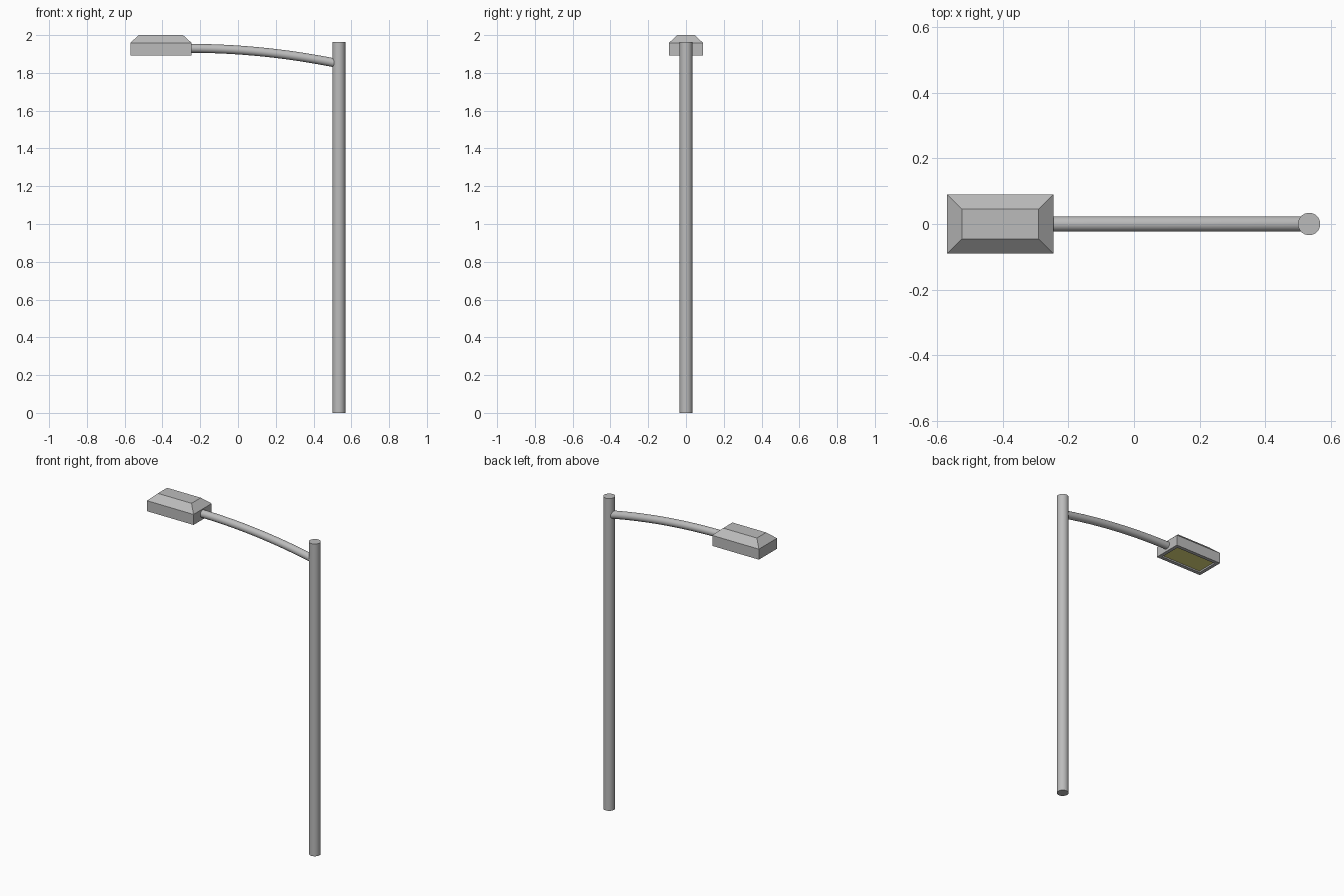
import bpy, bmesh
from mathutils import Vector

if "Cube" in bpy.data.objects:
    bpy.data.objects.remove(bpy.data.objects["Cube"])


def paint(ob, name, color):
    mat = bpy.data.materials.get(name) or bpy.data.materials.new(name)
    mat.diffuse_color = color
    mat.use_nodes = True
    mat.node_tree.nodes["Principled BSDF"].inputs["Base Color"].default_value = mat.diffuse_color
    ob.data.materials.clear()
    ob.data.materials.append(mat)


def rect(bm, cx, hx, hy, z):
    return [bm.verts.new((cx + sx * hx, sy * hy, z))
            for sx, sy in ((-1, -1), (1, -1), (1, 1), (-1, 1))]


def bridge(bm, a, b):
    for i in range(4):
        j = (i + 1) % 4
        bm.faces.new((a[i], a[j], b[j], b[i]))


def finish(name, bm):
    bmesh.ops.recalc_face_normals(bm, faces=bm.faces)
    me = bpy.data.meshes.new(name)
    bm.to_mesh(me)
    bm.free()
    ob = bpy.data.objects.new(name, me)
    bpy.context.collection.objects.link(ob)
    return ob


def select(ob):
    bpy.ops.object.select_all(action='DESELECT')
    ob.select_set(True)
    bpy.context.view_layer.objects.active = ob


METAL = ("dark_metal", (0.5, 0.5, 0.5, 1))

# Pole
bpy.ops.mesh.primitive_cylinder_add(vertices=32, radius=0.034, depth=1.963,
                                    location=(0.534, 0, 0.9815))
pole = bpy.context.object
pole.name = "pole"
bpy.ops.object.shade_smooth_by_angle()
paint(pole, *METAL)

# Curved arm: gentle parabola from lamp head down to the pole
start, end = Vector((-0.26, 0, 1.930)), Vector((0.512, 0, 1.853))
mid = Vector(((start.x + end.x) / 2, 0, start.z))
cu = bpy.data.curves.new("arm", 'CURVE')
cu.dimensions = '3D'
cu.bevel_depth = 0.0235
cu.bevel_resolution = 6
cu.resolution_u = 16
cu.use_fill_caps = True
sp = cu.splines.new('BEZIER')
sp.bezier_points.add(1)
for p, co in zip(sp.bezier_points, (start, end)):
    p.handle_left_type = p.handle_right_type = 'FREE'
    p.co = co
    handle = co + (mid - co) * 2 / 3
    p.handle_left = handle if co is end else co
    p.handle_right = handle if co is start else co
arm = bpy.data.objects.new("arm", cu)
bpy.context.collection.objects.link(arm)
select(arm)
bpy.ops.object.convert(target='MESH')
arm = bpy.context.object
bpy.ops.object.shade_smooth_by_angle()
paint(arm, *METAL)

# Lamp head: tapered housing with a recessed underside
cx = -0.408
bm = bmesh.new()
loops = [rect(bm, cx, *r) for r in (
    (0.140, 0.068, 1.903), (0.140, 0.068, 1.893), (0.162, 0.090, 1.893),
    (0.162, 0.090, 1.959), (0.117, 0.046, 2.0))]
for a, b in zip(loops, loops[1:]):
    bridge(bm, a, b)
bm.faces.new(loops[0])
bm.faces.new(loops[-1])
paint(finish("lamp_head", bm), *METAL)

# Yellow light panel inside the recess, with a narrow gap around it
bm = bmesh.new()
low, high = rect(bm, cx, 0.136, 0.064, 1.899), rect(bm, cx, 0.136, 0.064, 1.906)
bridge(bm, low, high)
bm.faces.new(low)
bm.faces.new(high)
paint(finish("light_panel", bm), "warm_light", (0.8, 0.74, 0.22, 1))
